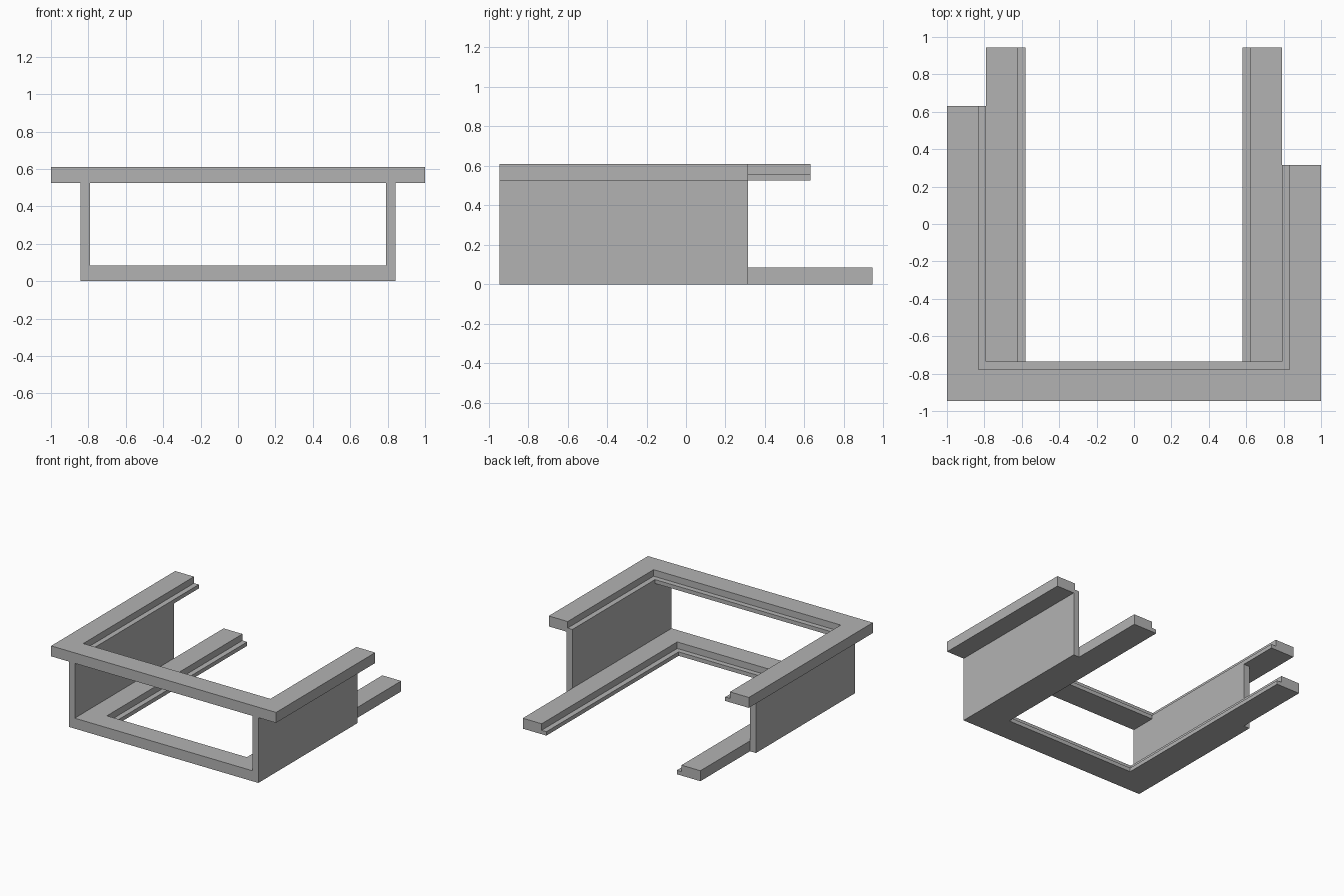
import bpy
import bmesh

cube = bpy.data.objects.get("Cube")
if cube:
    bpy.data.objects.remove(cube, do_unlink=True)

# Single plain grey
grey = bpy.data.materials.new("plain grey")
grey.use_nodes = True
grey.diffuse_color = (0.45, 0.45, 0.45, 1)
grey.node_tree.nodes["Principled BSDF"].inputs["Base Color"].default_value = (0.45, 0.45, 0.45, 1)

FRONT = -0.945      # front edge of the whole assembly
RAIL_H = 0.084      # rail height
LEDGE_H = 0.0315    # height of the thin inner ledge
RAIL_W = 0.168      # width of the full-height part of a rail
FULL_W = 0.21       # rail width including the ledge
WALL_T = 0.0525     # side wall thickness
WALL_TOP = 0.525
WALL_BACK = 0.315


def finish(name, bm):
    bmesh.ops.recalc_face_normals(bm, faces=bm.faces)
    mesh = bpy.data.meshes.new(name)
    bm.to_mesh(mesh)
    bm.free()
    mesh.materials.append(grey)
    obj = bpy.data.objects.new(name, mesh)
    bpy.context.collection.objects.link(obj)
    return obj


def u_frame(name, half_x, z, left_end, right_end):
    """Sweep the ledged rail section round a U with mitred front corners."""
    section = [(0, 0), (0, RAIL_H), (RAIL_W, RAIL_H),
               (RAIL_W, LEDGE_H), (FULL_W, LEDGE_H), (FULL_W, 0)]
    bm = bmesh.new()
    rings = [[], [], [], []]
    for inset, h in section:
        x, y = half_x - inset, FRONT + inset
        path = [(x, left_end), (x, y), (-x, y), (-x, right_end)]
        for ring, (px, py) in zip(rings, path):
            ring.append(bm.verts.new((px, py, z + h)))
    n = len(section)
    for a, b in zip(rings, rings[1:]):
        for i in range(n):
            j = (i + 1) % n
            bm.faces.new((a[i], a[j], b[j], b[i]))
    bm.faces.new(rings[0])
    bm.faces.new(rings[-1])
    return finish(name, bm)


def box(name, low, high):
    bm = bmesh.new()
    bmesh.ops.create_cube(bm, size=1)
    for v in bm.verts:
        v.co = [lo if c < 0 else hi for c, lo, hi in zip(v.co, low, high)]
    return finish(name, bm)


# Upper frame with arms of unequal length, lower frame with equal arms
u_frame("upper_frame", 1.0, WALL_TOP, WALL_BACK, 0.63)
u_frame("lower_frame", 1.0 - FULL_W, 0, -FRONT, -FRONT)

# Upright side walls joining the two frames
inner = 1.0 - FULL_W
outer = inner + WALL_T
box("left_wall", (inner, FRONT, 0), (outer, WALL_BACK, WALL_TOP))
box("right_wall", (-outer, FRONT, 0), (-inner, WALL_BACK, WALL_TOP))
